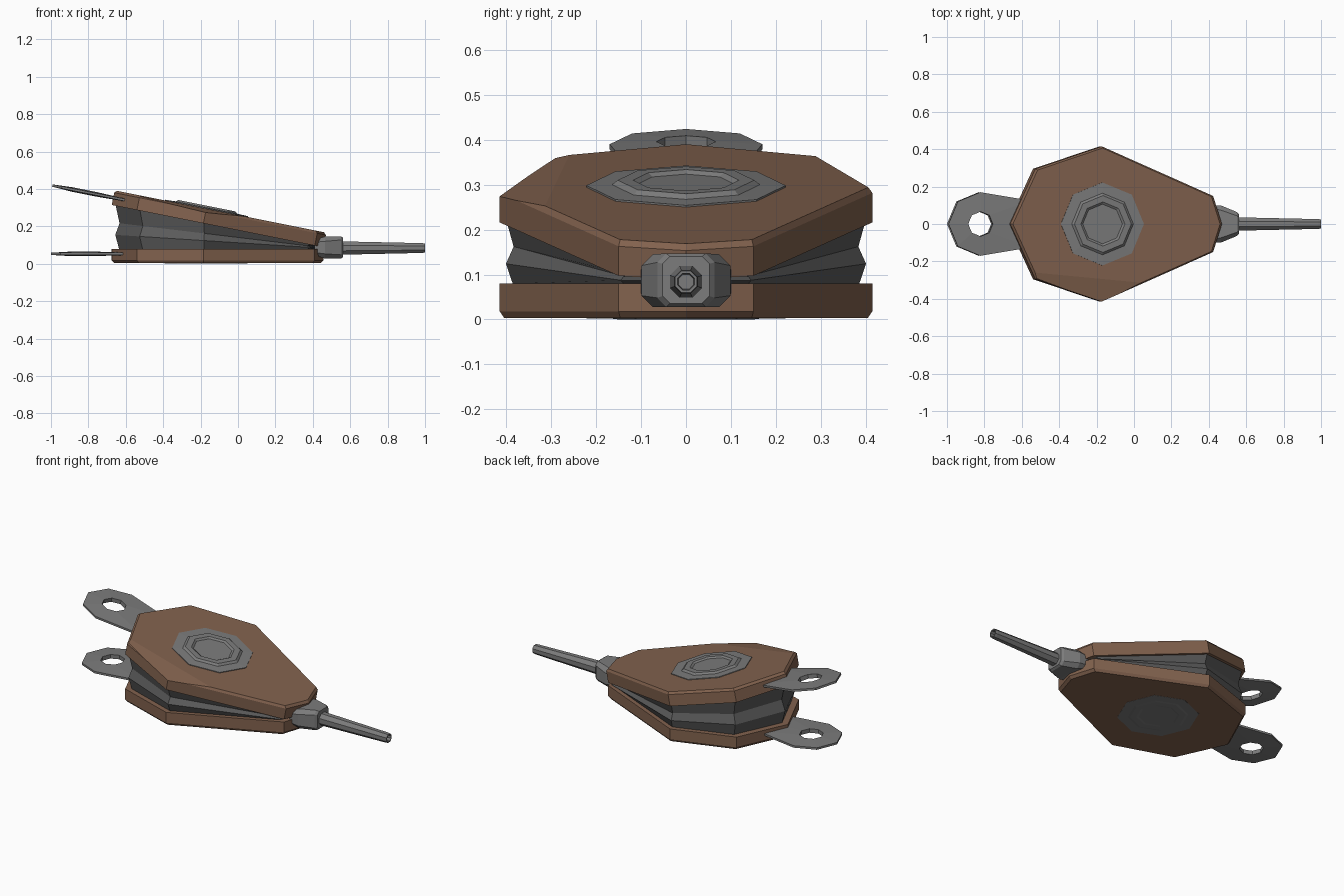
import bpy, bmesh, math
from mathutils import Matrix, Vector

if "Cube" in bpy.data.objects:
    bpy.data.objects.remove(bpy.data.objects["Cube"])


def material(name, rgb):
    m = bpy.data.materials.new(name)
    m.diffuse_color = (*rgb, 1)
    m.use_nodes = True
    m.node_tree.nodes["Principled BSDF"].inputs["Base Color"].default_value = m.diffuse_color
    return m


WOOD = material("brown wood", (0.223, 0.122, 0.076))
METAL = material("grey metal", (0.2, 0.2, 0.2))
LEATHER = material("dark leather", (0.105, 0.105, 0.105))

# Tilted frame of the upper board, hinged near the nozzle
TILT = (Matrix.Translation((0.445, 0, 0.09)) @ Matrix.Rotation(math.atan(0.2), 4, 'Y')
        @ Matrix.Diagonal((1.02, 1, 1, 1)) @ Matrix.Translation((-0.445, 0, 0)))

HALF = [(0.41, 0.15), (-0.185, 0.415), (-0.54, 0.295)]
OUTLINE = [(0.457, 0)] + HALF + [(-0.675, 0)] + [(x, -y) for x, y in reversed(HALF)]


def finish(name, bm, mat, matrix=None):
    if matrix:
        bm.transform(matrix)
    bmesh.ops.recalc_face_normals(bm, faces=bm.faces[:])
    me = bpy.data.meshes.new(name)
    bm.to_mesh(me)
    bm.free()
    me.materials.append(mat)
    ob = bpy.data.objects.new(name, me)
    bpy.context.collection.objects.link(ob)
    return ob


def loft(rings):
    """Closed skin through rings with equal point counts."""
    bm = bmesh.new()
    loops = [[bm.verts.new(p) for p in r] for r in rings]
    n = len(loops[0])
    for a, b in zip(loops, loops[1:]):
        for i in range(n):
            j = (i + 1) % n
            bm.faces.new((a[i], a[j], b[j], b[i]))
    bm.faces.new(loops[0])
    bm.faces.new(loops[-1])
    return bm


def outline(scale, z):
    cx = -0.12
    return [(cx + (x - cx) * scale, y * scale, z) for x, y in OUTLINE]


# Lower board, chamfered underneath
finish("lower_board", loft([outline(1, 0.08), outline(1, 0.018), outline(0.975, 0.003)]), WOOD)

# Upper board, chamfered on top, with one worn corner cut away
bm = loft([outline(1, 0), outline(1, 0.067), outline(0.978, 0.08)])
bm.transform(TILT)
a, b, c = Vector((-0.42, -0.27, 0.3446)), Vector((0, -0.31, 0.2606)), Vector((-0.185, -0.41, 0.277))
normal = (b - a).cross(c - a)
if normal.z < 0:
    normal.negate()
cut = bmesh.ops.bisect_plane(bm, geom=bm.verts[:] + bm.edges[:] + bm.faces[:],
                             plane_co=a, plane_no=normal, clear_outer=True)
rim = [e for e in cut["geom_cut"] if isinstance(e, bmesh.types.BMEdge)]
bmesh.ops.contextual_create(bm, geom=rim)
finish("upper_board", bm, WOOD)

# Pleated bellows between the boards
rings = []
for t, s in ((-0.04, 0.93), (0.0, 0.93), (0.32, 0.966), (0.6, 0.925), (1.0, 0.962), (1.02, 0.962)):
    rings.append([(x, y, 0.08 + t * (0.012 + 0.2 * (0.445 - x))) for x, y, _ in outline(s, 0)])
finish("bellows", loft(rings), LEATHER)


# Octagonal stepped medallions on both boards
def medallion(name, height, matrix):
    profile = [(0.222, -0.02), (0.222, 0.004), (0.165, 0.006), (0.152, 0.016),
               (0.118, 0.016), (0.106, 0.008)]
    rings = [[(r * math.cos(k * math.pi / 4), r * math.sin(k * math.pi / 4), z * height)
              for k in range(8)] for r, z in profile]
    finish(name, loft(rings), METAL, matrix)


medallion("upper_medallion", 1, TILT @ Matrix.Translation((-0.185, 0, 0.08)))
medallion("lower_medallion", 0.18, Matrix.Translation((-0.17, 0, 0.003)) @ Matrix.Rotation(math.pi, 4, 'X'))


# Flat handles with a finger hole, thinner towards the rim
def handle(name, matrix):
    half = [(-0.56, 0.125), (-0.83, 0.17), (-0.95, 0.12)]
    outer = [(-0.56, 0)] + half + [(-1.0, 0)] + [(x, -y) for x, y in reversed(half)]
    hole = [(-0.83 + 0.066 * math.cos(k * math.pi / 4), 0.066 * math.sin(k * math.pi / 4))
            for k in range(8)]
    bm = bmesh.new()
    loops = [[bm.verts.new((x, y, z)) for x, y in pts]
             for pts, z in ((outer, 0.006), (hole, 0.012), (hole, -0.012), (outer, -0.006))]
    for k in range(4):
        p, q = loops[k], loops[(k + 1) % 4]
        for i in range(8):
            j = (i + 1) % 8
            bm.faces.new((p[i], p[j], q[j], q[i]))
    finish(name, bm, METAL, matrix)


handle("upper_handle", TILT @ Matrix.Translation((0, 0, 0.04)))
handle("lower_handle", Matrix.Translation((0, 0, 0.053)))


# Chamfered block joining the boards to the nozzle
def section(x, hy, lo, hi, c):
    return [(x, hy, lo + c), (x, hy, hi - c), (x, hy - c, hi), (x, c - hy, hi),
            (x, -hy, hi - c), (x, -hy, lo + c), (x, c - hy, lo), (x, hy - c, lo)]


finish("nozzle_block", loft([section(0.41, 0.1, 0.045, 0.13, 0.015),
                             section(0.465, 0.099, 0.028, 0.145, 0.025),
                             section(0.55, 0.064, 0.028, 0.147, 0.02),
                             section(0.562, 0.052, 0.036, 0.14, 0.016)]), METAL)

# Tapered octagonal nozzle with a hollow tip
profile = [(0.54, 0.037), (0.985, 0.027), (1.0, 0.025), (1.0, 0.019), (0.97, 0.017)]
rings = [[(x, r * math.cos(k * math.pi / 4 + math.pi / 8) * 1.05,
           0.084 + r * math.sin(k * math.pi / 4 + math.pi / 8) * 1.05)
          for k in range(8)] for x, r in profile]
finish("nozzle", loft(rings), METAL)
